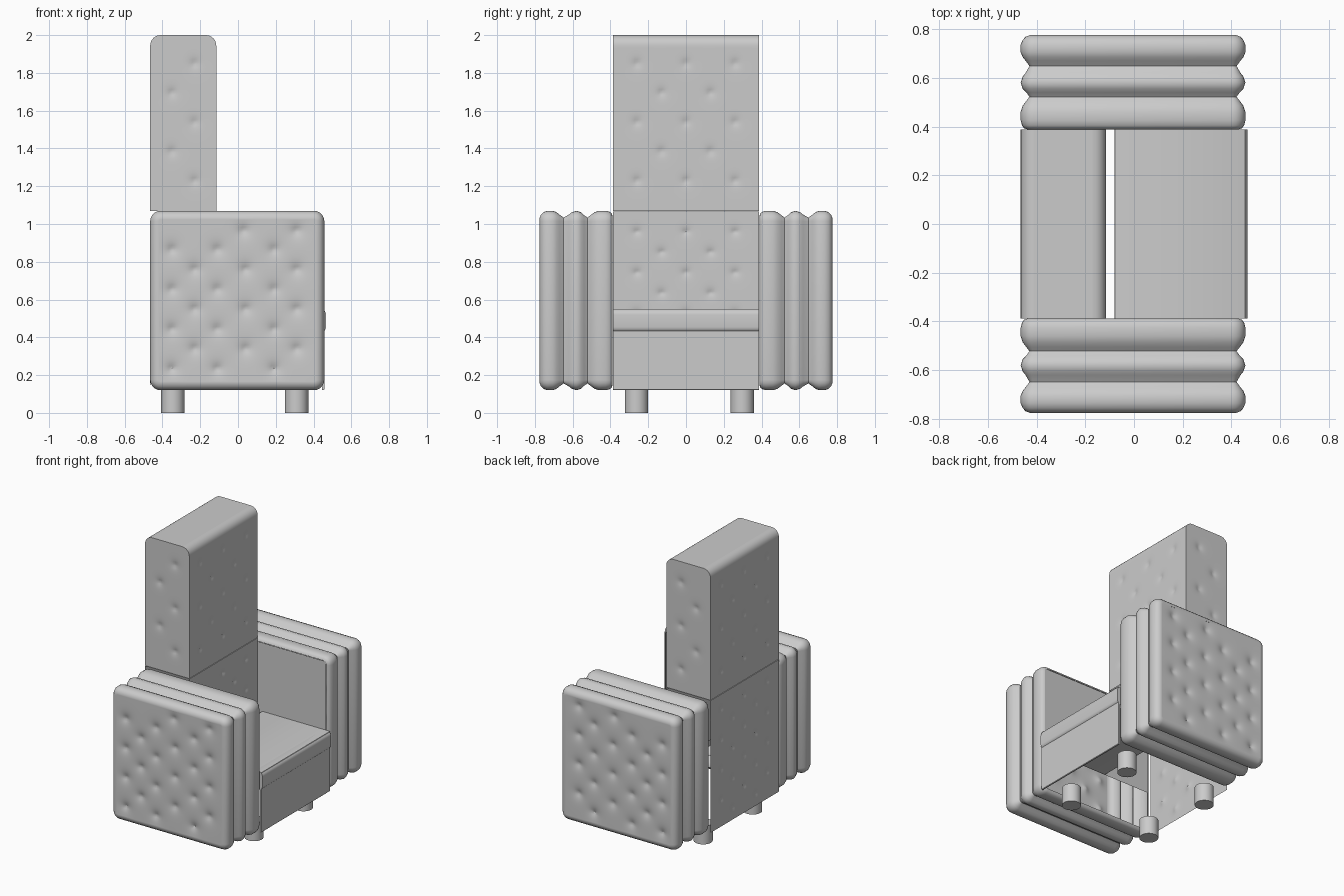
import bpy, bmesh, math

if "Cube" in bpy.data.objects:
    bpy.data.objects.remove(bpy.data.objects["Cube"])

# One upholstery colour
GREY = (0.6, 0.6, 0.6, 1)
fabric = bpy.data.materials.new("light grey fabric")
fabric.use_nodes = True
fabric.diffuse_color = GREY
fabric.node_tree.nodes["Principled BSDF"].inputs["Base Color"].default_value = GREY

BACK, BACK_FRONT, FRONT = -0.465, -0.115, 0.457
BASE, ARM_TOP, TOP = 0.12, 1.07, 2.0
HALF = 0.387
ARM_OUT = 0.775


def finish(name, bm, mirror=False):
    bmesh.ops.remove_doubles(bm, verts=bm.verts, dist=0.0005)
    bmesh.ops.recalc_face_normals(bm, faces=bm.faces)
    mesh = bpy.data.meshes.new(name)
    bm.to_mesh(mesh)
    bm.free()
    mesh.materials.append(fabric)
    obj = bpy.data.objects.new(name, mesh)
    bpy.context.collection.objects.link(obj)
    bpy.ops.object.select_all(action="DESELECT")
    bpy.context.view_layer.objects.active = obj
    obj.select_set(True)
    bpy.ops.object.shade_smooth_by_angle(angle=math.radians(40))
    if mirror:
        mod = obj.modifiers.new("Mirror", "MIRROR")
        mod.use_axis = (False, True, False)
    return obj


def grid(bm, f, us, vs):
    """Quad sheet through the points f(u, v)."""
    rows = [[bm.verts.new(f(u, v)) for u in us] for v in vs]
    for a, b in zip(rows, rows[1:]):
        for i in range(len(us) - 1):
            bm.faces.new((a[i], a[i + 1], b[i + 1], b[i]))


def span(a, b, n):
    return [a + (b - a) * i / n for i in range(n + 1)]


def dent(a, b, pits, depth, size):
    """Depth of the button dimples at a point of a panel."""
    return sum(depth * math.exp(-math.hypot(a - p, b - q) / size)
               for p, q in pits if abs(a - p) + abs(b - q) < 0.3)


def pattern(even, odd, start, step, rows):
    """Staggered rows of buttons, going down from start."""
    return [(a, start - step * r) for r in range(rows)
            for a in (odd if r % 2 else even)]


def prism(name, profile, y0, y1):
    """Outline in x and z, extruded along y."""
    bm = bmesh.new()
    face = bm.faces.new([bm.verts.new((x, y0, z)) for x, z in profile])
    out = bmesh.ops.extrude_face_region(bm, geom=[face])
    moved = [v for v in out["geom"] if isinstance(v, bmesh.types.BMVert)]
    bmesh.ops.translate(bm, verts=moved, vec=(0, y1 - y0, 0))
    return finish(name, bm)


def rounded(x0, x1, z0, z1, r, steps=5):
    pts = []
    corners = ((x1 - r, z1 - r), (x0 + r, z1 - r), (x0 + r, z0 + r), (x1 - r, z0 + r))
    for k, (cx, cz) in enumerate(corners):
        for a in span(k * math.pi / 2, (k + 1) * math.pi / 2, steps):
            pts.append((cx + r * math.cos(a), cz + r * math.sin(a)))
    return pts


# Arms: ribbed rounded box with a tufted outer side, hollow towards the seat base
RIBS = [(0.388, 0.028), (0.393, 0.014), (0.405, 0.005), (0.425, 0), (0.46, 0),
        (0.485, 0.008), (0.505, 0.023), (0.522, 0.036), (0.54, 0.023), (0.555, 0.008),
        (0.58, 0), (0.605, 0.008), (0.62, 0.02), (0.648, 0.036), (0.67, 0.02),
        (0.685, 0.008), (0.705, 0), (0.735, 0), (0.755, 0.008), (0.768, 0.02),
        (ARM_OUT, 0.038), (ARM_OUT, 0.046)]
bm = bmesh.new()
rings = []
for y, inset in RIBS:
    ring = rounded(BACK + inset, FRONT - inset, BASE + inset, ARM_TOP - inset,
                   max(0.055 - inset, 0.004))
    rings.append([(x, y, z) for x, z in ring + ring[:1]])
grid(bm, lambda i, j: rings[j][i], range(len(rings[0])), range(len(rings)))
buttons = pattern((0.03, 0.31), (-0.35, -0.11, 0.19), 0.965, 0.104, 1)
buttons += pattern((-0.35, -0.11, 0.19), (-0.23, 0.04, 0.31), 0.865, 0.105, 7)
grid(bm, lambda x, z: (x, ARM_OUT - dent(x, z, buttons, 0.022, 0.026), z),
     span(BACK + 0.045, FRONT - 0.045, 60), span(BASE + 0.045, ARM_TOP - 0.045, 62))
finish("arms", bm, mirror=True)

# Inner arm lining above the seat
bm = bmesh.new()
grid(bm, lambda x, z: (x, 0.388, z), (BACK + 0.03, FRONT - 0.03), (0.43, ARM_TOP - 0.03))
finish("arm_linings", bm, mirror=True)

# Upper backrest: tufted slab with a rounded top
R = 0.055
MID, THICK = (BACK + BACK_FRONT) / 2, (BACK_FRONT - BACK) / 2
face_buttons = pattern((-0.26, 0, 0.26), (-0.13, 0.13), 1.85, 0.155, 5)
side_buttons = pattern((-0.23,), (-0.35,), 1.85, 0.155, 5)
heights = span(ARM_TOP, TOP - R, 60) + [TOP - R + R * math.sin(a)
                                        for a in span(0, math.pi / 2, 6)[1:]]


def half_width(z):
    over = max(0, z - (TOP - R))
    return THICK - R + math.sqrt(max(0, R * R - over * over))


bm = bmesh.new()
for s in (-1, 1):
    grid(bm, lambda y, z: (MID + s * (half_width(z) - dent(y, z, face_buttons, 0.014, 0.016)),
                           y, z), span(-HALF, HALF, 60), heights)
    grid(bm, lambda u, z: (MID + u * half_width(z),
                           s * (HALF - dent(MID + u * THICK, z, side_buttons, 0.014, 0.018)),
                           z), span(-1, 1, 28), heights)
    grid(bm, lambda x, y: (x, y, TOP), (MID - THICK + R, MID + THICK - R), (-HALF, HALF))
finish("upper_backrest", bm)

# Lower backrest: tufted front above the seat, tufted rear panel to the base
low_buttons = pattern((-0.26, 0, 0.26), (-0.13, 0.13), 0.96, 0.108, 8)
bm = bmesh.new()
for x, s, low in ((BACK_FRONT, 1, 0.5), (BACK, -1, BASE)):
    grid(bm, lambda y, z: (x - s * dent(y, z, low_buttons, 0.014, 0.016), y, z),
         span(-HALF, HALF, 60), span(low, ARM_TOP - 0.004, 64))
grid(bm, lambda x, y: (x, y, ARM_TOP - 0.004), (BACK, BACK_FRONT), (-HALF, HALF))
finish("lower_backrest", bm)

# Seat cushion and front panel
prism("seat_cushion", rounded(-0.08, FRONT, 0.43, 0.55, 0.004, 2), -HALF, HALF)
prism("cushion_front_roll", rounded(FRONT - 0.08, 0.466, 0.425, 0.55, 0.03), -HALF, HALF)
prism("front_panel", rounded(FRONT - 0.012, FRONT, BASE, 0.44, 0.003, 1), -HALF, HALF)

# Legs
for x, place in ((-0.345, "back"), (0.31, "front")):
    for y, side in ((-0.262, "right"), (0.298, "left")):
        bm = bmesh.new()
        bmesh.ops.create_cone(bm, cap_ends=True, segments=32, radius1=0.062,
                              radius2=0.062, depth=0.13)
        bmesh.ops.translate(bm, verts=bm.verts, vec=(x, y, 0.065))
        finish(place + "_" + side + "_leg", bm)
